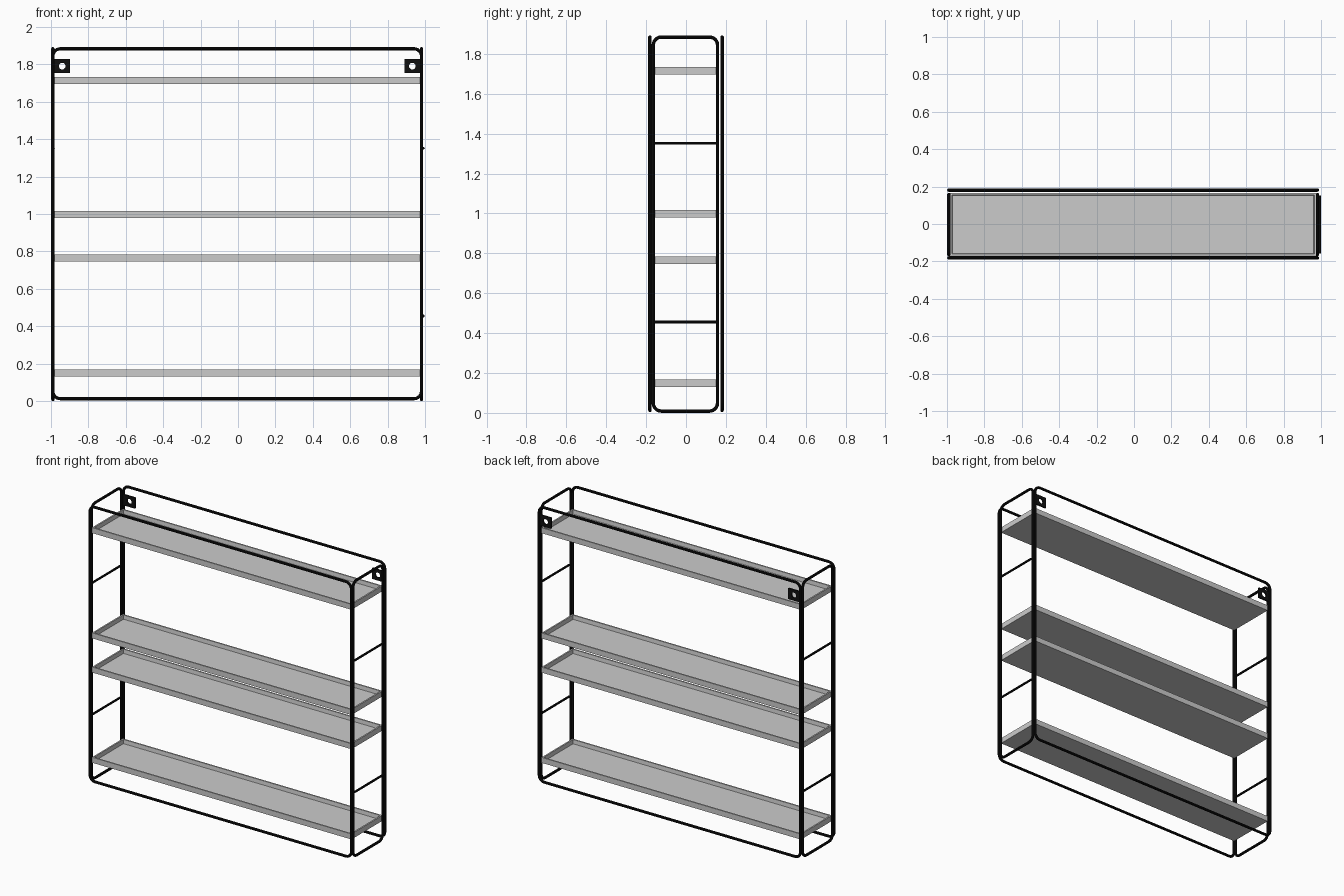
import bpy, bmesh, math
from mathutils import Vector

if "Cube" in bpy.data.objects:
    bpy.data.objects.remove(bpy.data.objects["Cube"])

black = bpy.data.materials.new("black_metal")
black.diffuse_color = (0.005, 0.005, 0.005, 1)
black.use_nodes = True
black.node_tree.nodes["Principled BSDF"].inputs["Base Color"].default_value = black.diffuse_color
R = 0.009


def tube(name, pts, radius=R, cyclic=False):
    cu = bpy.data.curves.new(name, 'CURVE')
    cu.dimensions = '3D'
    cu.bevel_depth = radius
    cu.bevel_resolution = 3
    cu.use_fill_caps = True
    sp = cu.splines.new('POLY')
    sp.points.add(len(pts) - 1)
    for p, c in zip(sp.points, pts):
        p.co = (*c, 1)
    sp.use_cyclic_u = cyclic
    ob = bpy.data.objects.new(name, cu)
    bpy.context.collection.objects.link(ob)
    cu.materials.append(black)
    bpy.ops.object.select_all(action='DESELECT')
    ob.select_set(True)
    bpy.context.view_layer.objects.active = ob
    bpy.ops.object.convert(target='MESH')
    bpy.ops.object.shade_smooth_by_angle()


def rounded(u0, u1, v0, v1, r=0.04, n=6):
    pts = []
    corners = [(u1 - r, v1 - r), (u0 + r, v1 - r), (u0 + r, v0 + r), (u1 - r, v0 + r)]
    for k, (cu, cv) in enumerate(corners):
        for i in range(n + 1):
            a = math.pi / 2 * (k + i / n)
            pts.append((cu + r * math.cos(a), cv + r * math.sin(a)))
    return pts


def mesh_object(name, bm, material=None):
    me = bpy.data.meshes.new(name)
    bmesh.ops.recalc_face_normals(bm, faces=bm.faces)
    bm.to_mesh(me)
    bm.free()
    ob = bpy.data.objects.new(name, me)
    bpy.context.collection.objects.link(ob)
    if material:
        me.materials.append(material)
    return ob


X0, X1, Z0, Z1 = -0.99, 0.981, 0.011, 1.884

# Front and back wire loops
for name, y in (("front_frame", -0.181), ("back_frame", 0.181)):
    tube(name, [(x, y, z) for x, z in rounded(X0, X1, Z0 + 0.002, Z1)], cyclic=True)

# Side wire loops with cross rungs
for side, x, rx in (("left", X0, X0 + 0.003), ("right", X1, 0.991)):
    tube(side + "_frame", [(x, y, z) for y, z in rounded(-0.164, 0.158, Z0 - 0.002, Z1)], cyclic=True)
    for part, z in (("lower", 0.455), ("upper", 1.352)):
        tube(f"{side}_{part}_rung", [(rx, -0.158, z), (rx, 0.153, z)], 0.0075)

# Shelf trays: box with inset, sunken top
for i, z in enumerate((0.131, 0.746, 0.979, 1.696)):
    bm = bmesh.new()
    bmesh.ops.create_cube(bm, size=1)
    for v in bm.verts:
        v.co = Vector((v.co.x * 1.957 - 0.0045, v.co.y * 0.335 - 0.002, (v.co.z + 0.5) * 0.037 + z))
    bm.normal_update()
    top = [f for f in bm.faces if f.normal.z > 0.9]
    bmesh.ops.inset_region(bm, faces=top, thickness=0.01, use_even_offset=True)
    ext = bmesh.ops.extrude_face_region(bm, geom=top)
    bmesh.ops.delete(bm, geom=top, context='FACES_ONLY')
    for v in [g for g in ext['geom'] if isinstance(g, bmesh.types.BMVert)]:
        v.co.z -= 0.027
        # inner walls lean in a little
        v.co.x -= math.copysign(0.003, v.co.x)
        v.co.y -= math.copysign(0.003, v.co.y)
    mesh_object(f"shelf_{i + 1}", bm)

# Wall plates with a round hole
for side, cx in (("left", -0.94), ("right", 0.932)):
    bm = bmesh.new()
    n, hw, hh, hr = 16, 0.042, 0.037, 0.018
    rings = []
    for i in range(n):
        a = 2 * math.pi * i / n
        c, s = math.cos(a), math.sin(a)
        m = max(abs(c), abs(s))
        rings.append((bm.verts.new((cx + hr * c, 0.177, 1.791 + hr * s)),
                      bm.verts.new((cx + hw * c / m, 0.177, 1.791 + hh * s / m))))
    for i in range(n):
        a, b = rings[i], rings[(i + 1) % n]
        bm.faces.new((a[0], a[1], b[1], b[0]))
    ob = mesh_object(side + "_wall_plate", bm, black)
    mod = ob.modifiers.new("thickness", 'SOLIDIFY')
    mod.thickness = 0.01
    mod.offset = 0
